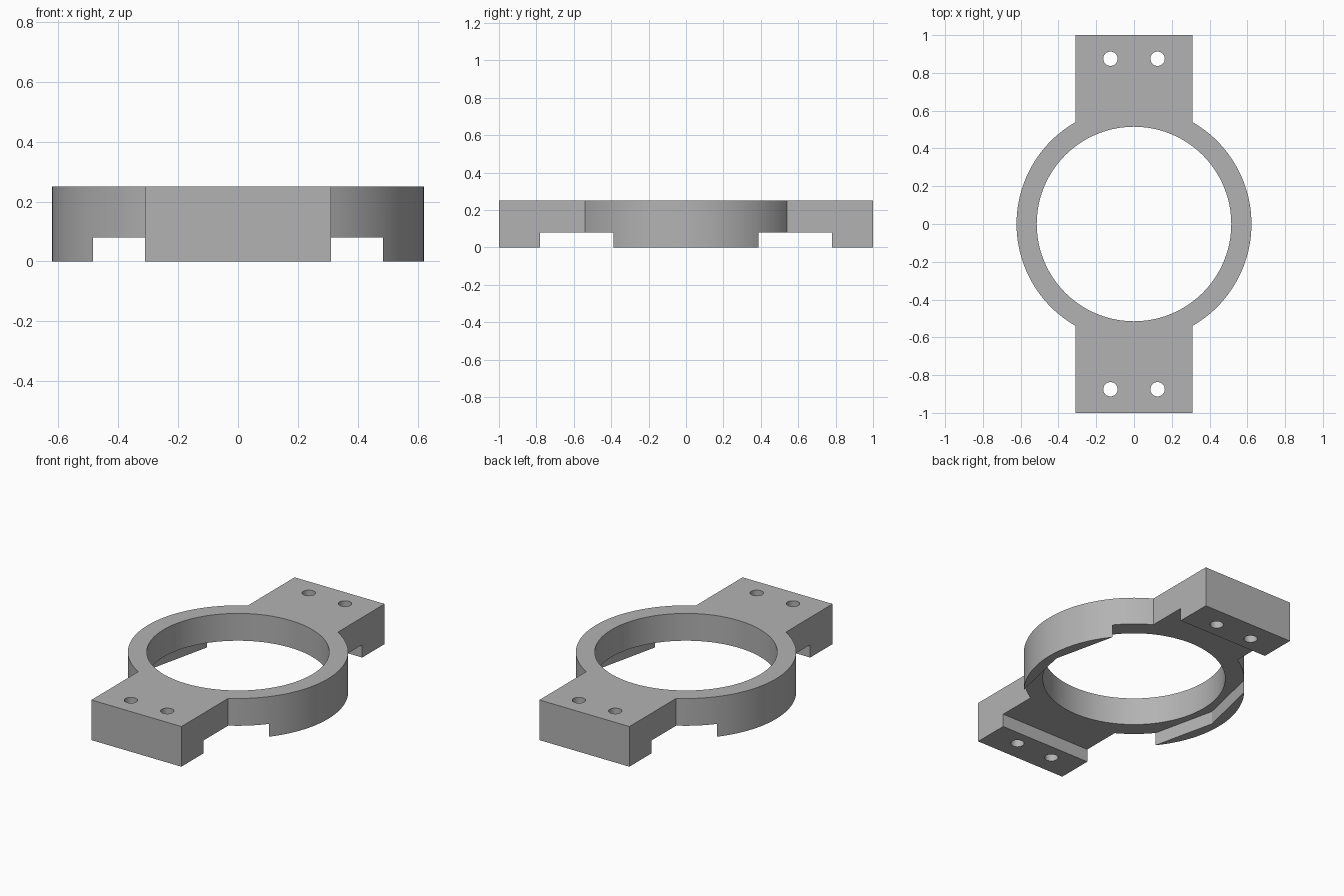
import bpy, bmesh, math

HEIGHT, RECESS = 0.25, 0.08
OUTER_R, BORE_R = 0.622, 0.515
LUG_X, LUG_Y = 0.31, 1.0
HOLE_X, HOLE_Y, HOLE_R = 0.125, 0.875, 0.038

cube = bpy.data.objects.get("Cube")
if cube:
    bpy.data.objects.remove(cube, do_unlink=True)

grey = bpy.data.materials.new("plain grey")
grey.use_nodes = True
colour = (0.45, 0.45, 0.45, 1)
grey.diffuse_color = colour
grey.node_tree.nodes["Principled BSDF"].inputs["Base Color"].default_value = colour


def prism(name, outline, z0, z1):
    """Extrude a closed counter-clockwise outline from z0 to z1."""
    bm = bmesh.new()
    base = bm.faces.new([bm.verts.new((x, y, z0)) for x, y in outline])
    top = bmesh.ops.extrude_face_region(bm, geom=[base])["geom"]
    verts = [v for v in top if isinstance(v, bmesh.types.BMVert)]
    bmesh.ops.translate(bm, verts=verts, vec=(0, 0, z1 - z0))
    bmesh.ops.recalc_face_normals(bm, faces=bm.faces)
    mesh = bpy.data.meshes.new(name)
    bm.to_mesh(mesh)
    bm.free()
    mesh.materials.append(grey)
    obj = bpy.data.objects.new(name, mesh)
    bpy.context.collection.objects.link(obj)
    return obj


def arc(radius, start, end, steps, cx=0, cy=0):
    angles = [start + (end - start) * i / steps for i in range(steps + 1)]
    return [(cx + radius * math.cos(a), cy + radius * math.sin(a)) for a in angles]


def circle(radius, steps, cx=0, cy=0):
    return arc(radius, 0, 2 * math.pi, steps, cx, cy)[:-1]


# Clamp body: round ring with a rectangular lug at front and back
corner = math.acos(LUG_X / OUTER_R)
half = arc(OUTER_R, -corner, corner, 48) + [(LUG_X, LUG_Y)]
half += [(-LUG_X, LUG_Y)]
outline = half + arc(OUTER_R, math.pi - corner, math.pi + corner, 48)
outline += [(-LUG_X, -LUG_Y), (LUG_X, -LUG_Y)]
body = prism("clamp_ring", outline, 0, HEIGHT)

# Bore, underside recess with angled sides, and four bolt holes
cutters = [prism("bore_cutter", circle(BORE_R, 96), -0.1, HEIGHT + 0.1)]
right = [(0.396, -0.78), (0.574, 0), (0.396, 0.78)]
recess = right + [(-x, -y) for x, y in right]
cutters.append(prism("recess_cutter", recess, -0.1, RECESS))
for sx in (-1, 1):
    for sy in (-1, 1):
        hole = circle(HOLE_R, 32, sx * HOLE_X, sy * HOLE_Y)
        cutters.append(prism("bolt_hole_cutter", hole, -0.1, HEIGHT + 0.1))

bpy.ops.object.select_all(action="DESELECT")
body.select_set(True)
bpy.context.view_layer.objects.active = body
for cutter in cutters:
    cut = body.modifiers.new(cutter.name, "BOOLEAN")
    cut.operation = "DIFFERENCE"
    cut.solver = "EXACT"
    cut.object = cutter
    bpy.ops.object.modifier_apply(modifier=cut.name)
    bpy.data.objects.remove(cutter, do_unlink=True)

bpy.ops.object.shade_smooth_by_angle(angle=math.radians(25))
